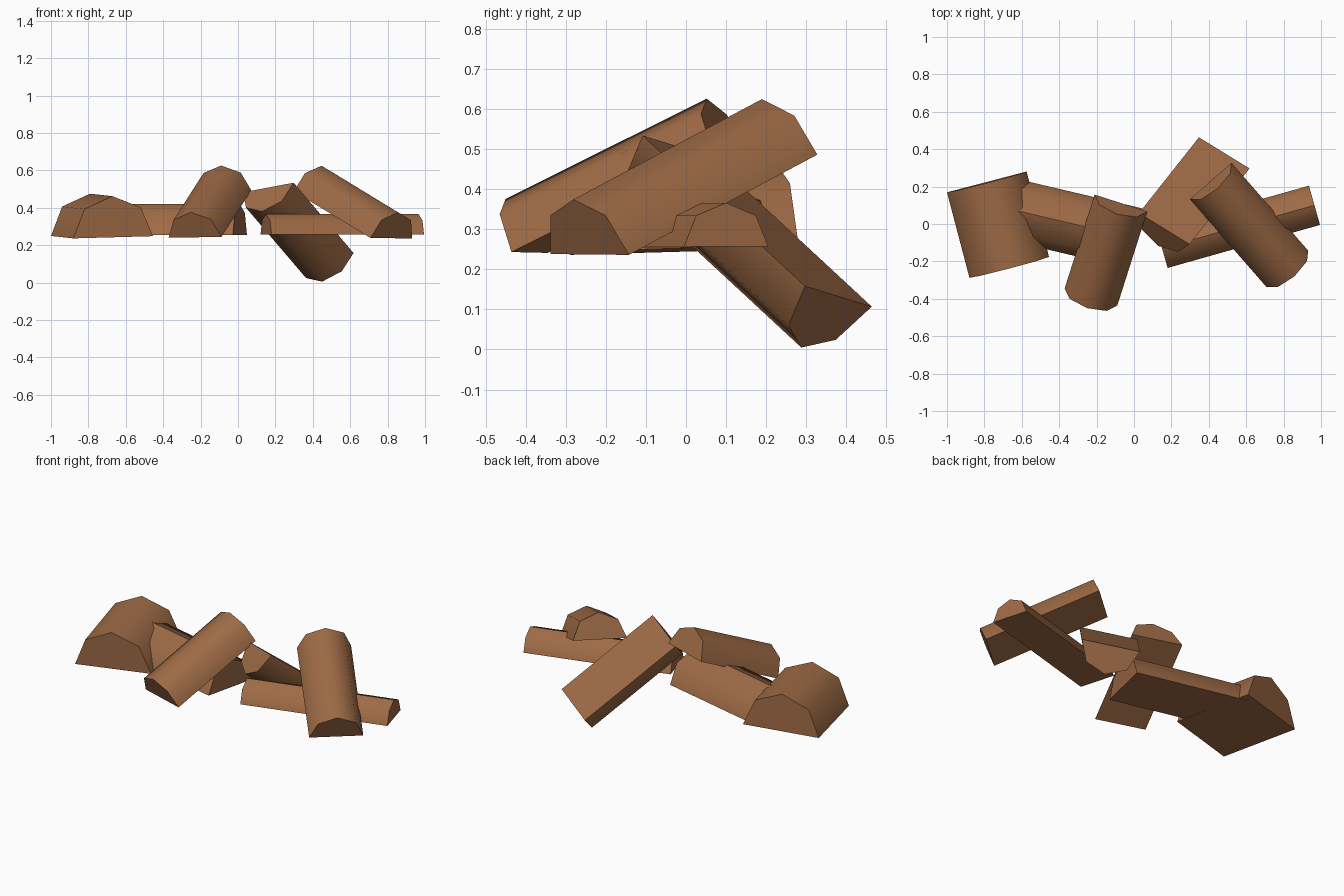
import bpy, bmesh, math
from mathutils import Vector

if "Cube" in bpy.data.objects:
    bpy.data.objects.remove(bpy.data.objects["Cube"])

bark = bpy.data.materials.new("brown_wood")
bark.diffuse_color = (0.34, 0.145, 0.06, 1)
bark.use_nodes = True
bark.node_tree.nodes["Principled BSDF"].inputs["Base Color"].default_value = bark.diffuse_color


def half_log(name, start, end, radius, side, ridge=False):
    """Half-octagon log: flat cut face through the axis start-end.
    side runs across the cut; the dome lies along side x axis."""
    a, b = Vector(start), Vector(end)
    axis = (b - a).normalized()
    across = Vector(side)
    across = (across - axis * across.dot(axis)).normalized()
    dome = across.cross(axis)
    bm = bmesh.new()
    rings = []
    for c in (a, b):
        rings.append([bm.verts.new(c + radius * (across * math.cos(t) + dome * math.sin(t)))
                      for t in (i * math.pi / 4 for i in range(5))])
    p, q = rings
    for i in range(5):
        j = (i + 1) % 5
        f = bm.faces.new((p[i], p[j], q[j], q[i]))
        f.smooth = i < 4
    bm.faces.new(p)
    bm.faces.new(q)
    bmesh.ops.recalc_face_normals(bm, faces=bm.faces)
    # crisp edges round the cut and the ends, smooth along the dome
    for e in bm.edges:
        e.smooth = e.calc_face_angle() < math.radians(50)
        if ridge and set(e.verts) == {p[2], q[2]}:
            e.smooth = False
    me = bpy.data.meshes.new(name)
    bm.to_mesh(me)
    bm.free()
    me.materials.append(bark)
    ob = bpy.data.objects.new(name, me)
    bpy.context.collection.objects.link(ob)
    return ob


# thick short log at the left
half_log("wide_log", (-0.667, -0.232, 0.242), (-0.787, 0.225, 0.255), 0.22, (0.425, 0.115, 0.012))
# flat-lying log between the left and middle
half_log("left_lying_log", (-0.65, 0.077, 0.255), (0.01, -0.078, 0.255), 0.165, (-0.23, -0.97, 0), True)
# log leaning up in the middle
half_log("middle_leaning_log", (-0.23, -0.39, 0.242), (-0.07, 0.112, 0.492), 0.148, (0.28, -0.095, 0))
# log sinking toward the back, cut face up
half_log("sunken_log", (0.4825, 0.38, 0.1325), (0.162, -0.025, 0.508), 0.161, (0.265, -0.17, 0.055))
# log leaning up at the right
half_log("right_leaning_log", (0.82, -0.24, 0.237), (0.41, 0.23, 0.487), 0.148, (0.22, 0.2, 0))
# long thin lying log at the right
half_log("long_lying_log", (0.15, -0.13, 0.257), (0.965, 0.1, 0.257), 0.109, (0.06, -0.21, 0), True)
